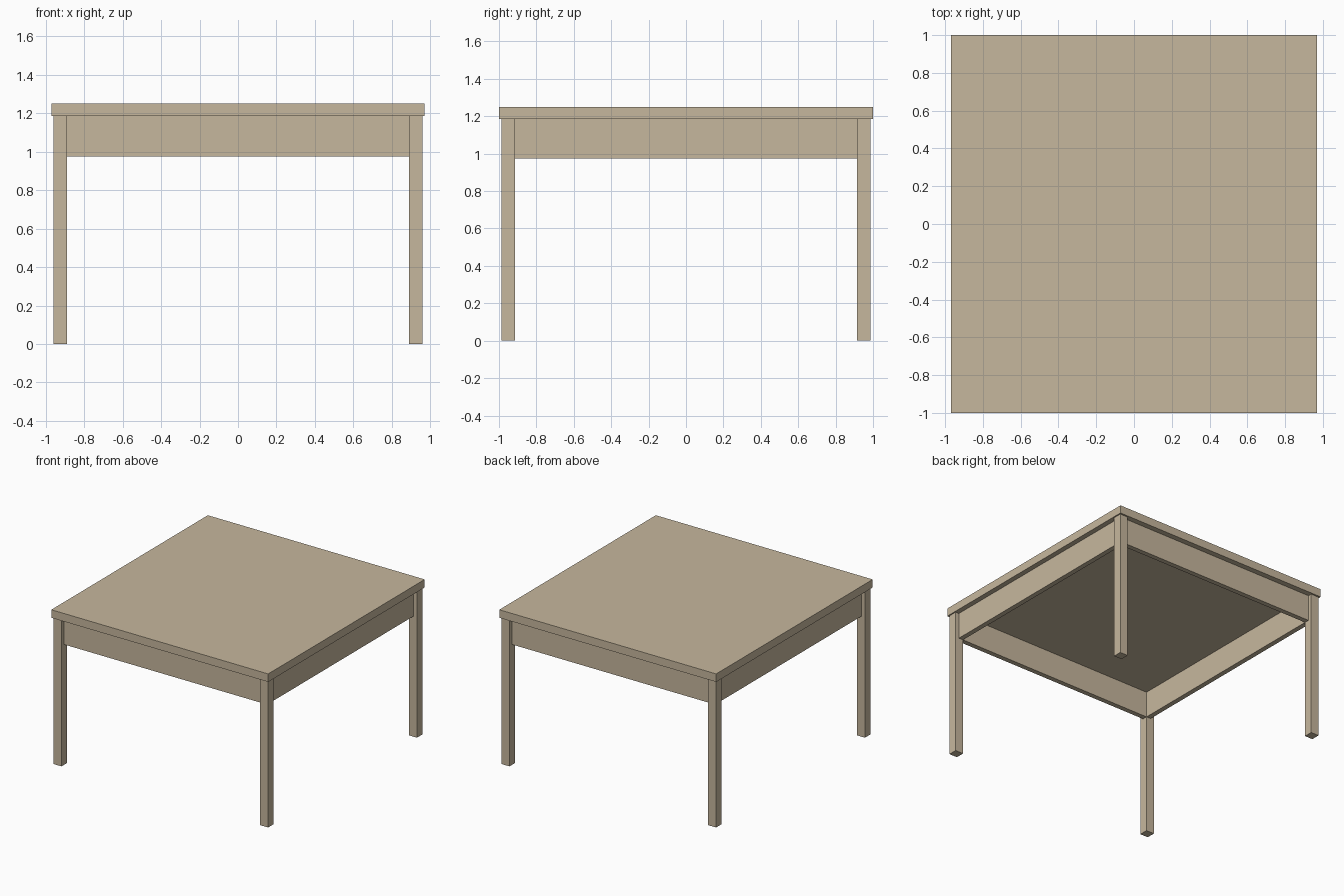
import bpy

if "Cube" in bpy.data.objects:
    bpy.data.objects.remove(bpy.data.objects["Cube"])

wood = bpy.data.materials.new("tan_wood")
wood.diffuse_color = (0.565, 0.474, 0.337, 1.0)
wood.use_nodes = True
wood.node_tree.nodes["Principled BSDF"].inputs["Base Color"].default_value = wood.diffuse_color


def box(name, lo, hi):
    """Axis-aligned box between two opposite corners."""
    bpy.ops.mesh.primitive_cube_add(size=1)
    ob = bpy.context.object
    ob.name = name
    ob.location = [(a + b) / 2 for a, b in zip(lo, hi)]
    ob.scale = [b - a for a, b in zip(lo, hi)]
    bpy.ops.object.transform_apply(location=True, rotation=False, scale=True)
    ob.data.materials.append(wood)
    return ob


HALF_X, HALF_Y = 0.97, 1.0            # tabletop half sizes
TOP, UNDER, APRON_LOW = 1.25, 1.185, 0.974
LEG_X, LEG_Y = 0.96, 0.986            # outer faces of the legs
LEG = 0.071                           # leg thickness
IN_X, IN_Y = LEG_X - LEG, LEG_Y - LEG  # inner faces of the legs
APRON = 0.04                          # apron thickness, flush with the leg's inner face

# Tabletop
box("tabletop", (-HALF_X, -HALF_Y, UNDER), (HALF_X, HALF_Y, TOP))

# Legs at the four corners
for sx, side in ((-1, "left"), (1, "right")):
    for sy, end in ((-1, "front"), (1, "back")):
        cx, cy = sx * (LEG_X - LEG / 2), sy * (LEG_Y - LEG / 2)
        box(f"{end}_{side}_leg",
            (cx - LEG / 2, cy - LEG / 2, 0), (cx + LEG / 2, cy + LEG / 2, UNDER))

# Aprons between the legs
for s, end, side in ((-1, "front", "left"), (1, "back", "right")):
    cy = s * (IN_Y + APRON / 2)
    box(f"{end}_apron",
        (-IN_X, cy - APRON / 2, APRON_LOW), (IN_X, cy + APRON / 2, UNDER))
    cx = s * (IN_X + APRON / 2)
    box(f"{side}_apron",
        (cx - APRON / 2, -IN_Y, APRON_LOW), (cx + APRON / 2, IN_Y, UNDER))
